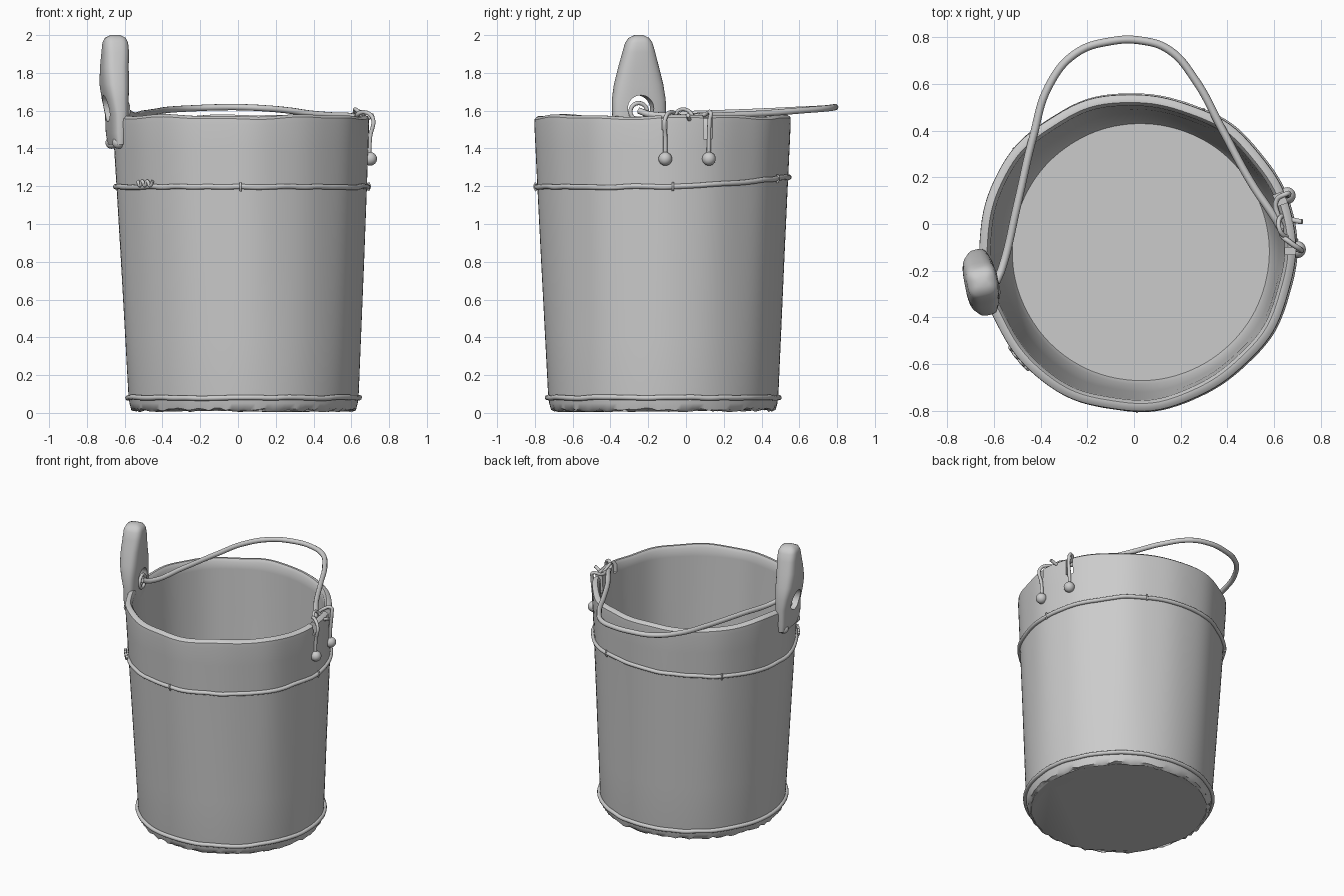
import bpy, bmesh, math, random
from mathutils import Vector, Matrix

if "Cube" in bpy.data.objects:
    bpy.data.objects.remove(bpy.data.objects["Cube"])

random.seed(4)
CY = -0.12


def wobble(a):
    return 0.006 * math.sin(3 * a + 1.0) + 0.003 * math.sin(8 * a) + 0.002 * math.sin(13 * a + 2)


def on_wall(a, z, out=0.0, r=None):
    """Point on the tapered, slightly leaning wall at angle a and height z."""
    rad = (0.605 + 0.048 * z if r is None else r) + out + wobble(a) * min(1, z)
    return Vector((0.03 - 0.014 * z + rad * math.cos(a), CY + rad * math.sin(a), z))


def angle_at(y, r=0.67):
    return math.asin((y - CY) / r)


def mesh_object(name, rings, matrix=None):
    """Skin a stack of closed rings and cap both ends."""
    bm = bmesh.new()
    vs = [[bm.verts.new(p) for p in ring] for ring in rings]
    n = len(rings[0])
    for lo, hi in zip(vs, vs[1:]):
        for i in range(n):
            j = (i + 1) % n
            bm.faces.new((lo[i], lo[j], hi[j], hi[i]))
    bm.faces.new(vs[0][::-1])
    bm.faces.new(vs[-1])
    bmesh.ops.recalc_face_normals(bm, faces=bm.faces)
    me = bpy.data.meshes.new(name)
    bm.to_mesh(me)
    bm.free()
    ob = bpy.data.objects.new(name, me)
    bpy.context.collection.objects.link(ob)
    if matrix:
        ob.matrix_world = matrix
    return ob


def select(ob):
    bpy.ops.object.select_all(action='DESELECT')
    ob.select_set(True)
    bpy.context.view_layer.objects.active = ob


def smooth(ob, deg=45):
    select(ob)
    bpy.ops.object.shade_smooth_by_angle(angle=math.radians(deg))


def cut(ob, cutter):
    mod = ob.modifiers.new("cut", 'BOOLEAN')
    mod.operation = 'DIFFERENCE'
    mod.solver = 'EXACT'
    mod.object = cutter
    select(ob)
    bpy.ops.object.modifier_apply(modifier=mod.name)
    bpy.data.objects.remove(cutter)


def tube(name, pts, radius, cyclic=False):
    cu = bpy.data.curves.new(name, 'CURVE')
    cu.dimensions = '3D'
    cu.bevel_depth = radius
    cu.bevel_resolution = 3
    cu.resolution_u = 8
    cu.use_fill_caps = True
    sp = cu.splines.new('BEZIER')
    sp.bezier_points.add(len(pts) - 1)
    for bp, p in zip(sp.bezier_points, pts):
        bp.co = p
        bp.handle_left_type = bp.handle_right_type = 'AUTO'
    sp.use_cyclic_u = cyclic
    ob = bpy.data.objects.new(name, cu)
    bpy.context.collection.objects.link(ob)
    return ob


def ring(name, center, axis, major, minor):
    rot = Vector((0, 0, 1)).rotation_difference(Vector(axis)).to_euler()
    bpy.ops.mesh.primitive_torus_add(location=center, rotation=rot, major_radius=major,
                                     minor_radius=minor, major_segments=32, minor_segments=10)
    bpy.context.object.name = name
    smooth(bpy.context.object)


def rivet(name, loc, r):
    bpy.ops.mesh.primitive_uv_sphere_add(segments=20, ring_count=12, radius=r, location=loc)
    bpy.context.object.name = name
    smooth(bpy.context.object)


# bucket body: outer wall, rounded rim, inner wall and floor
N = 120
profile = [(0.575, 0.012), (0.595, 0.02), (0.604, 0.05)]
profile += [(0.605 + 0.048 * z, z) for z in (0.1, 0.4, 0.8, 1.2, 1.4, 1.53)]
profile += [(0.677, 1.56), (0.66, 1.574), (0.644, 1.574), (0.63, 1.555)]
profile += [(0.628, 1.5), (0.615, 1.2), (0.595, 0.7), (0.565, 0.12), (0.55, 0.09)]
rings = []
for k, (r, z) in enumerate(profile):
    row = []
    for i in range(N):
        a = math.tau * i / N
        p = on_wall(a, z, r=r)
        if z > 1.52:
            p.z += 0.005 * math.sin(5 * a) + 0.003 * math.sin(11 * a + 1)
        if k < 2:
            p.z += random.uniform(-0.008, 0.008)
        row.append(p)
    rings.append(row)
body = mesh_object("bucket_body", rings)

# broken notches in the rim on the right side
for y, w, z0 in ((0.11, 0.05, 1.45), (-0.115, 0.03, 1.50)):
    p = on_wall(angle_at(y), 1.55)
    bpy.ops.mesh.primitive_cube_add(size=1, location=(p.x - 0.02, y, z0 + 0.1))
    c = bpy.context.object
    c.scale = (0.16, w, 0.2)
    c.rotation_euler.z = angle_at(y)
    cut(body, c)
smooth(body)

# wire hoops
for name, z, lift in (("upper_hoop", 1.197, 0.05), ("lower_hoop", 0.08, 0.0)):
    pts = []
    for i in range(48):
        a = math.tau * i / 48
        h = z + lift * max(0, math.sin(a)) ** 1.5 + random.uniform(-0.003, 0.003)
        pts.append(on_wall(a, h, 0.004))
    tube(name, pts, 0.014, True)

# twisted knot and small staples on the upper hoop
a0 = math.atan2(-0.45, -0.5)
tube("hoop_knot", [on_wall(a0 + (i - 3) * 0.03, 1.215 + 0.012 * (-1) ** i, 0.018) for i in range(7)], 0.009)
for a in (-math.pi / 2, angle_at(-0.07), math.radians(65), math.radians(140)):
    h = 1.197 + 0.05 * max(0, math.sin(a)) ** 1.5
    tube("hoop_staple", [on_wall(a, h - 0.022, 0.008), on_wall(a, h, 0.016), on_wall(a, h + 0.022, 0.008)], 0.006)

# tall ear on the left: lofted sections, local x = tangent, y = outward
out = Vector((-0.982, -0.19, 0))
ear_matrix = Matrix.Translation((-0.65, -0.25, 0)) @ Matrix.Rotation(
    math.atan2(out.y, out.x) - math.pi / 2, 4, 'Z')
sections = [(1.42, 0.135, 0.03, -0.005), (1.48, 0.14, 0.042, -0.005), (1.58, 0.143, 0.05, -0.008),
            (1.66, 0.143, 0.06, 0), (1.74, 0.13, 0.07, 0.005), (1.83, 0.107, 0.07, 0.005),
            (1.91, 0.085, 0.069, 0), (1.96, 0.07, 0.065, 0), (1.985, 0.053, 0.054, 0), (2.0, 0.022, 0.025, 0)]
rings = []
for z, hw, ht, off in sections:
    row = []
    for i in range(40):
        c, s = math.cos(math.tau * i / 40), math.sin(math.tau * i / 40)
        row.append((hw * math.copysign(abs(c) ** 0.65, c), off + ht * math.copysign(abs(s) ** 0.65, s), z))
    rings.append(row)
ear = mesh_object("handle_ear", rings, ear_matrix)
bpy.context.view_layer.update()
bpy.ops.mesh.primitive_cylinder_add(vertices=32, radius=0.07, depth=0.4)
c = bpy.context.object
c.matrix_world = ear_matrix @ Matrix.Translation((0, 0, 1.612)) @ Matrix.Rotation(math.pi / 2, 4, 'X')
cut(ear, c)
smooth(ear)

# rivets: two under the ear, two under the notches
for y in (-0.34, -0.16):
    rivet("ear_rivet", on_wall(math.pi - angle_at(y), 1.43, 0.012), 0.032)
for y in (-0.11, 0.115):
    rivet("hanger_rivet", on_wall(angle_at(y), 1.345, 0.012), 0.036)

# bail handle resting back over the rim
tube("bail_handle", [(-0.59, -0.25, 1.60), (-0.565, -0.19, 1.58), (-0.50, 0.08, 1.585), (-0.43, 0.38, 1.595),
                     (-0.365, 0.59, 1.605), (-0.25, 0.73, 1.612), (-0.1, 0.782, 1.618), (0.03, 0.785, 1.618),
                     (0.15, 0.745, 1.612), (0.26, 0.62, 1.602), (0.38, 0.40, 1.585), (0.50, 0.18, 1.575),
                     (0.60, 0.03, 1.57), (0.63, -0.02, 1.56)], 0.017)

# rings and wire hooks joining the handle to the bucket
ring("ear_ring", (-0.59, -0.25, 1.595), (1, 0.2, 0), 0.045, 0.011)
ring("hanger_ring", (0.645, -0.01, 1.57), (0.8, 0.2, 0.55), 0.045, 0.01)
a1, a2 = angle_at(-0.11), angle_at(0.115)
tube("front_hanger_wire", [on_wall(a1, 1.35, 0.006), on_wall(a1, 1.46, 0.008), on_wall(a1, 1.56, 0.018),
                           (0.67, -0.08, 1.592), (0.63, -0.04, 1.575), (0.65, 0.01, 1.55),
                           (0.72, 0.01, 1.575)], 0.011)
tube("back_hanger_wire", [on_wall(a2, 1.35, 0.006), on_wall(a2, 1.45, 0.008), on_wall(a2, 1.55, 0.012),
                          (0.655, 0.13, 1.59), (0.61, 0.10, 1.58), (0.62, 0.02, 1.57)], 0.011)
